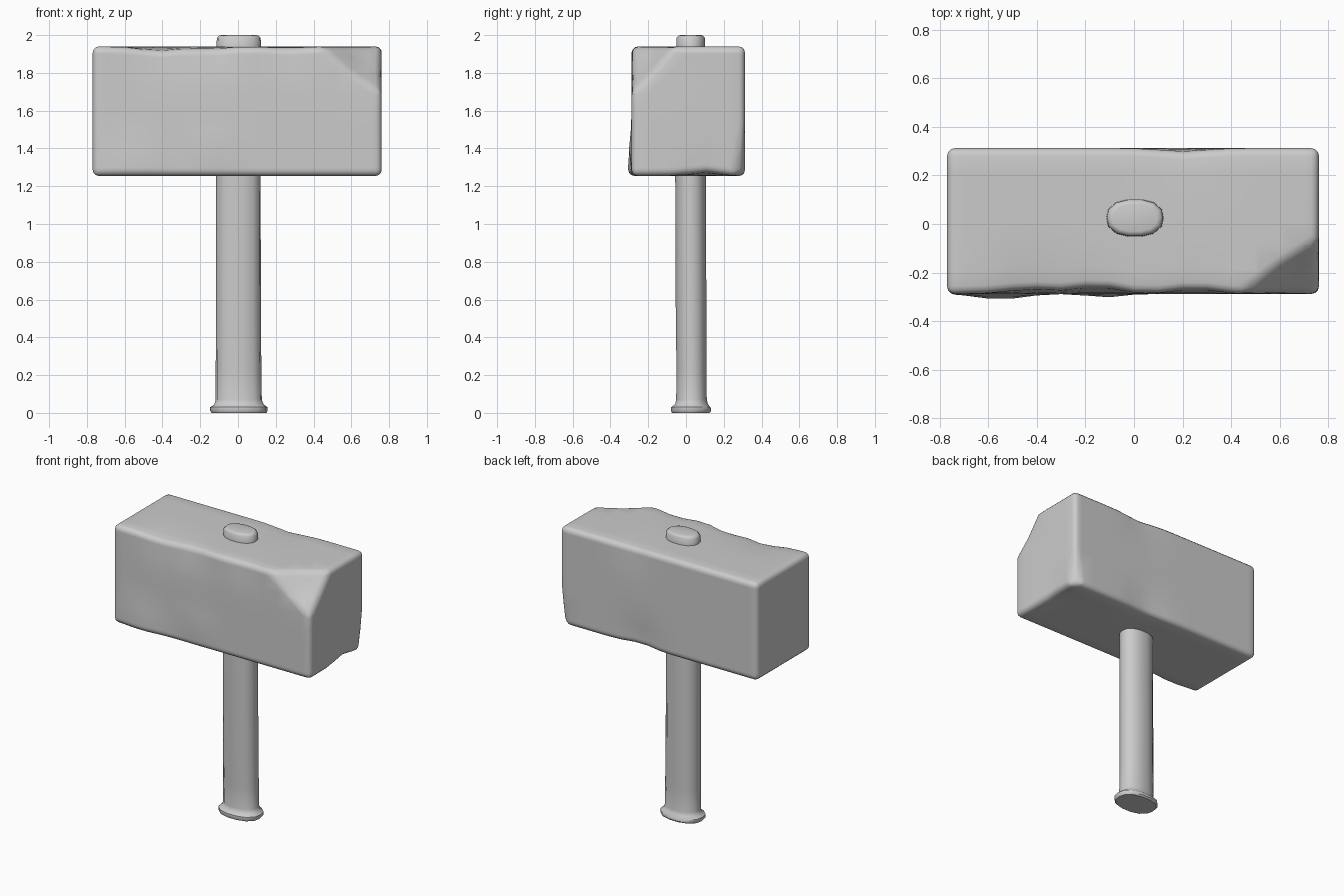
import bpy, bmesh, math
from mathutils import Vector

if "Cube" in bpy.data.objects:
    bpy.data.objects.remove(bpy.data.objects["Cube"])


def finish(bm, name, angle):
    bmesh.ops.recalc_face_normals(bm, faces=bm.faces[:])
    me = bpy.data.meshes.new(name)
    bm.to_mesh(me)
    bm.free()
    ob = bpy.data.objects.new(name, me)
    bpy.context.collection.objects.link(ob)
    bpy.ops.object.select_all(action='DESELECT')
    ob.select_set(True)
    bpy.context.view_layer.objects.active = ob
    bpy.ops.object.shade_smooth_by_angle(angle=math.radians(angle))
    return ob


def cut(bm, co, no, chip=False):
    res = bmesh.ops.bisect_plane(bm, geom=bm.verts[:] + bm.edges[:] + bm.faces[:],
                                 dist=1e-5, plane_co=co, plane_no=no, clear_outer=chip)
    if chip:
        edges = [e for e in res['geom_cut'] if isinstance(e, bmesh.types.BMEdge)]
        bmesh.ops.contextual_create(bm, geom=edges)


def chip(bm, a, b, c, outside):
    a, b, c = Vector(a), Vector(b), Vector(c)
    n = (b - a).cross(c - a).normalized()
    if n.dot(Vector(outside) - a) < 0:
        n = -n
    cut(bm, a, n, True)


# Head: a stone block with chipped corners and softened edges
bm = bmesh.new()
bmesh.ops.create_cube(bm, size=1)
for v in bm.verts:
    v.co = Vector((v.co.x * 1.53 - 0.004, v.co.y * 0.6 + 0.012, v.co.z * 0.685 + 1.597))
chip(bm, (0.43, -0.29, 1.94), (0.765, -0.29, 1.69), (0.765, -0.06, 1.94), (0.76, -0.29, 1.94))
chip(bm, (0.765, 0.315, 1.60), (0.765, 0.25, 1.25), (0.70, 0.315, 1.25), (0.77, 0.32, 1.25))
bmesh.ops.bevel(bm, geom=bm.edges[:], offset=0.032, segments=3, profile=0.5,
                affect='EDGES', clamp_overlap=True)
# Cross loops let the surface carry gentle dents
for i in range(-7, 8):
    cut(bm, (i * 0.1, 0, 0), (1, 0, 0))
for i in range(7):
    cut(bm, (0, 0, 1.3 + i * 0.1), (0, 0, 1))
for i in range(5):
    cut(bm, (0, -0.19 + i * 0.1, 0), (0, 1, 0))
# Dents and bulges: centre, radius, push
dents = [((-0.42, -0.29, 1.94), 0.14, (0, 0.02, -0.022)),
         ((-0.15, -0.29, 1.94), 0.12, (0, 0.03, -0.012)),
         ((0.25, -0.29, 1.94), 0.12, (0, 0.02, -0.008)),
         ((-0.55, -0.29, 1.31), 0.13, (0, -0.022, 0)),
         ((-0.12, -0.29, 1.40), 0.09, (0, -0.014, 0)),
         ((0.20, 0.31, 1.94), 0.12, (0, -0.014, -0.008)),
         ((0.15, 0.31, 1.30), 0.12, (0, -0.02, 0.01)),
         ((0.76, 0.10, 1.26), 0.10, (-0.012, 0, 0.02)),
         ((0.66, -0.22, 1.86), 0.12, (-0.012, 0.012, -0.012))]
for v in bm.verts:
    p = v.co.copy()
    for c, r, push in dents:
        v.co += Vector(push) * math.exp(-((p - Vector(c)).length / r) ** 2)
finish(bm, "hammer_head", 50)

# Handle: oval sections (z, centre x, centre y, half width, half depth)
sections = [(0.0, 0.005, 0.025, 0.145, 0.100), (0.01, 0.005, 0.026, 0.152, 0.108),
            (0.03, 0.005, 0.026, 0.152, 0.106), (0.045, 0.005, 0.029, 0.130, 0.088),
            (0.07, 0.004, 0.029, 0.122, 0.082), (0.22, 0.003, 0.029, 0.121, 0.080),
            (0.5, 0.002, 0.027, 0.119, 0.082), (1.25, 0.002, 0.024, 0.118, 0.082),
            (1.93, 0.004, 0.025, 0.118, 0.078), (1.985, 0.004, 0.025, 0.116, 0.076),
            (1.997, 0.004, 0.025, 0.104, 0.066), (2.0, 0.004, 0.025, 0.092, 0.056)]
SIDES = 14
bm = bmesh.new()
rings = []
for z, cx, cy, rx, ry in sections:
    ring = []
    for i in range(SIDES):
        a = 2 * math.pi * i / SIDES
        c, s = math.cos(a), math.sin(a)
        k = (abs(c) ** 2.4 + abs(s) ** 2.4) ** (-1 / 2.4)
        ring.append(bm.verts.new((cx + rx * k * c, cy + ry * k * s, z)))
    rings.append(ring)
for lo, hi in zip(rings, rings[1:]):
    for i in range(SIDES):
        j = (i + 1) % SIDES
        bm.faces.new((lo[i], lo[j], hi[j], hi[i]))
bm.faces.new(rings[0][::-1])
bm.faces.new(rings[-1])
finish(bm, "handle", 45)
